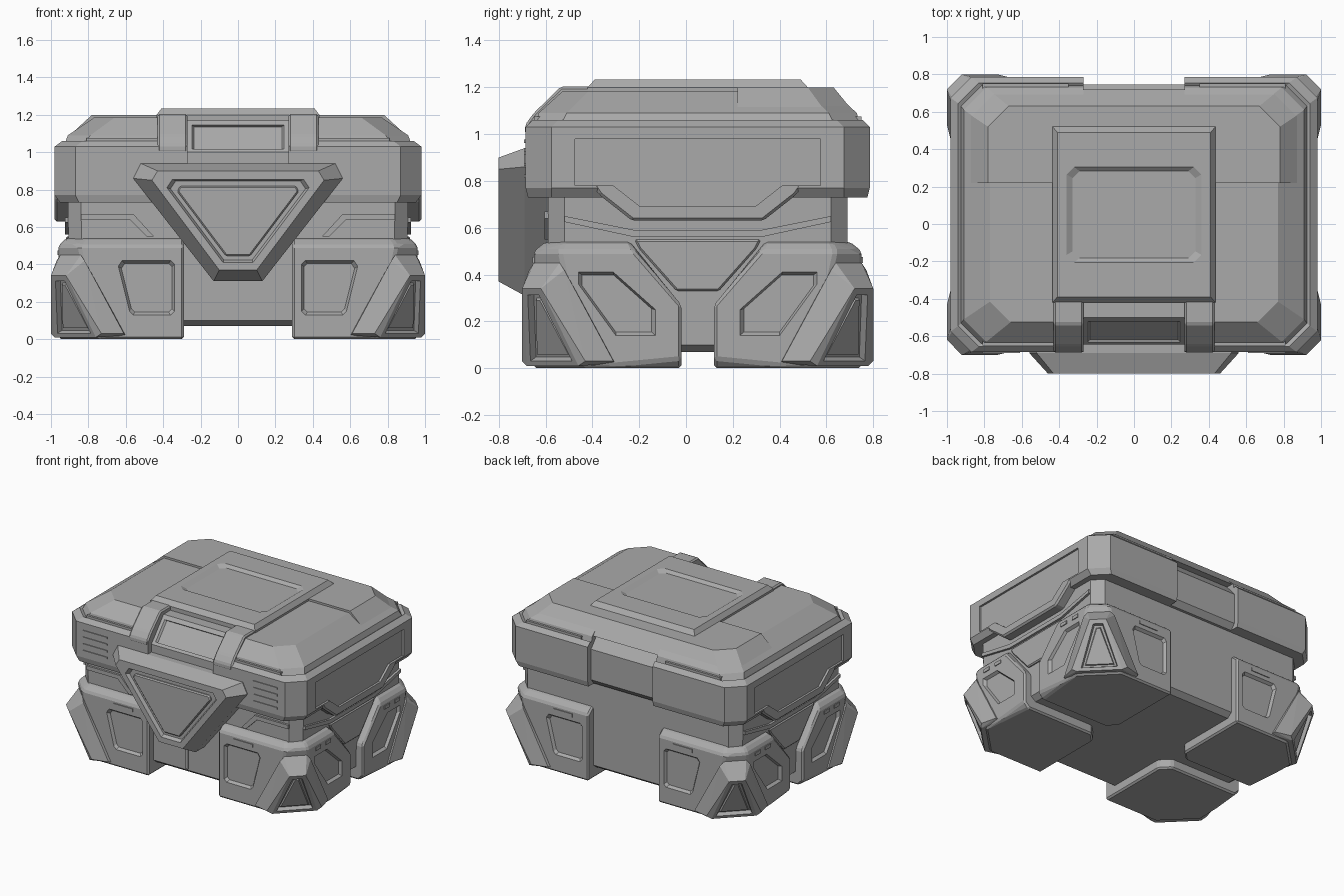
import bpy, bmesh
from mathutils import Vector

cube = bpy.data.objects.get("Cube")
if cube:
    bpy.data.objects.remove(cube, do_unlink=True)

grey = bpy.data.materials.new("plain_grey")
grey.use_nodes = True
COLOUR = (0.4, 0.4, 0.4, 1)
grey.diffuse_color = COLOUR
grey.node_tree.nodes["Principled BSDF"].inputs["Base Color"].default_value = COLOUR
SHIFT_Y = 0.05  # the box sits slightly behind centre because of the front badge


def finish(name, bm, bevel=0):
    bmesh.ops.recalc_face_normals(bm, faces=bm.faces)
    if bevel:
        bmesh.ops.bevel(bm, geom=bm.edges[:], offset=bevel, segments=1,
                        affect='EDGES', clamp_overlap=True)
    me = bpy.data.meshes.new(name)
    bm.to_mesh(me)
    bm.free()
    me.materials.append(grey)
    o = bpy.data.objects.new(name, me)
    o.location.y = SHIFT_Y
    bpy.context.collection.objects.link(o)
    return o


def hull_mesh(pts):
    bm = bmesh.new()
    for p in pts:
        bm.verts.new(p)
    bmesh.ops.convex_hull(bm, input=bm.verts[:])
    bmesh.ops.delete(bm, geom=[v for v in bm.verts if not v.link_faces], context='VERTS')
    bmesh.ops.dissolve_limit(bm, angle_limit=0.01, verts=bm.verts[:], edges=bm.edges[:])
    return bm


def place(axis, p, w):
    return (w, p[0], p[1]) if axis == 'x' else (p[0], w, p[1]) if axis == 'y' else (p[0], p[1], w)


def loft(name, rings, bevel=0, keep=None):
    """Skin closed rings of equal length; keep = (point, normal) of a half to retain."""
    bm = bmesh.new()
    rows = [[bm.verts.new(p) for p in r] for r in rings]
    n = len(rows[0])
    for a, b in zip(rows, rows[1:]):
        for i in range(n):
            bm.faces.new((a[i], a[(i + 1) % n], b[(i + 1) % n], b[i]))
    bm.faces.new(rows[0])
    bm.faces.new(rows[-1])
    if keep:
        cut = bmesh.ops.bisect_plane(bm, geom=bm.verts[:] + bm.edges[:] + bm.faces[:],
                                     plane_co=keep[0], plane_no=keep[1], clear_inner=True)
        edges = [e for e in cut["geom_cut"] if isinstance(e, bmesh.types.BMEdge)]
        bmesh.ops.contextual_create(bm, geom=edges)
    return finish(name, bm, bevel)


def prism(name, axis, pts, a, b, bevel=0):
    return loft(name, [[place(axis, p, w) for p in pts] for w in (a, b)], bevel)


def octagon(hx, hy, c, z):
    q = [(hx, hy - c), (hx - c, hy)]
    half = q + [(-x, y) for x, y in q[::-1]]
    return [(x, y, z) for x, y in half + [(-x, -y) for x, y in half]]


def symmetric(pts):
    return pts + [(-u, v) for u, v in pts[::-1]]


def carve(cutter, *targets):
    for t in targets:
        m = t.modifiers.new("carve", 'BOOLEAN')
        m.operation, m.solver, m.object = 'DIFFERENCE', 'EXACT', cutter
        bpy.context.view_layer.objects.active = t
        bpy.ops.object.modifier_apply(modifier=m.name)
    bpy.data.objects.remove(cutter, do_unlink=True)


def recess(target, axis, pts, surface, floor, shrink=0.9):
    """Sunken panel with sloped walls."""
    cx = sum(p[0] for p in pts) / len(pts)
    cz = sum(p[1] for p in pts) / len(pts)
    small = [(cx + (u - cx) * shrink, cz + (v - cz) * shrink) for u, v in pts]
    rim = 2 * surface - floor
    big = [(cx + (u - cx) * (2 - shrink), cz + (v - cz) * (2 - shrink)) for u, v in pts]
    carve(finish("cutter", hull_mesh([place(axis, p, rim) for p in big]
                                     + [place(axis, p, floor) for p in small])), target)


def mirror(o, x=True, y=False):
    m = o.modifiers.new("mirror", 'MIRROR')
    m.use_axis = (x, y, False)
    return o


# Body tub
loft("body", [octagon(.86, .60, .07, .07), octagon(.90, .64, .07, .10), octagon(.91, .64, .07, .76)])
mirror(prism("body_front_trim", 'y', [(.84, .67), (.56, .67), (.45, .55), (.49, .55), (.58, .64), (.84, .64)],
             -.655, -.60))
mirror(prism("side_rib", 'x', symmetric([(.57, .65), (.27, .59)])[::-1]
             + symmetric([(.57, .625), (.27, .56)]), .88, .925))
mirror(prism("side_v_plate", 'x', symmetric([(.27, .55), (.25, .51), (.09, .33)]), .88, .92, .008))
prism("front_seam", 'y', [(-.02, .11), (0, .11), (0, .34), (-.02, .34)], -.648, -.63)

# Corner feet, solid down to the inner corner
foot = finish("foot", hull_mesh([
    (.29, -.70, 0), (.29, -.70, .50), (.29, -.65, .54), (.29, -.55, .54), (.29, -.14, 0), (.29, -.14, .10),
    (.36, -.07, 0), (.36, -.07, .10), (.74, -.70, 0), (.96, -.48, 0), (.85, -.70, .50), (.96, -.59, .50),
    (.82, -.65, .54), (.92, -.57, .54), (.96, -.07, .04), (.92, -.07, 0), (.96, -.07, .27),
    (.96, -.27, .50), (.92, -.29, .54), (.85, -.07, .27), (.85, -.29, .54)]), .012)
recess(foot, 'y', [(.34, .40), (.36, .42), (.62, .42), (.64, .39), (.58, .15), (.56, .13), (.36, .13), (.34, .15)],
       -.70, -.68)
recess(foot, 'x', [(-.51, .41), (-.36, .41), (-.18, .25), (-.18, .14), (-.35, .14), (-.51, .36)], .96, .94)
mirror(foot, y=True)
mirror(prism("foot_front_slot", 'y', [(.42, .45), (.58, .45), (.58, .475), (.42, .475)], -.706, -.69), y=True)
for y in (-.47, -.35):
    mirror(prism("foot_side_slot", 'x', [(y - .03, .45), (y + .03, .45), (y + .03, .475), (y - .03, .475)],
                 .95, .966), y=True)

# Triangular corner guards, with a stepped recess on the outward face
bm = hull_mesh([(.92, -.75, .34), (1, -.67, .34), (.73, -.75, .03), (1, -.48, .03),
                (.60, -.69, .02), (.94, -.35, .02), (.61, -.72, .03), (.97, -.36, .03),
                (.82, -.72, .42), (.97, -.57, .42), (.84, -.70, .45), (.95, -.59, .45),
                (.76, -.73, .01), (.98, -.51, .01)])
bmesh.ops.recalc_face_normals(bm, faces=bm.faces)
face = max(bm.faces, key=lambda f: f.normal.dot(Vector((1, -1, -.3)).normalized()))
for thick, depth in ((.038, 0), (.01, -.03), (.02, 0), (.008, .012)):
    bmesh.ops.inset_region(bm, faces=[face], thickness=thick, depth=depth)
mirror(finish("corner_guard", bm), y=True)

# Lid halves on either side of the centre channel
lid = loft("lid_side", [octagon(.95, .725, .10, .73), octagon(.98, .735, .11, .77), octagon(.98, .735, .11, 1.03),
                        octagon(.94, .705, .11, 1.06), octagon(.925, .69, .11, 1.05),
                        octagon(.91, .68, .12, 1.09), octagon(.77, .575, .11, 1.185)],
           keep=((.27, 0, 0), (1, 0, 0)))
skirt = prism("lid_side_skirt", 'x', symmetric([(.46, .80), (.42, .74), (.28, .63)]), .88, .981, .012)
carve(prism("cutter", 'x', symmetric([(.525, .98), (.525, .78), (.36, .78), (.245, .69)]), .965, 1.05), lid, skirt)
mirror(lid)
mirror(skirt)
mirror(loft("rear_roof_panel", [octagon(.90, .67, .12, 1.09), octagon(.78, .58, .11, 1.2)],
            keep=((0, .17, 0), (0, 1, 0))), x=False)
mirror(prism("lid_front_ridge", 'x', [(-.70, .98), (-.737, 1.0), (-.737, 1.04), (-.70, 1.09), (-.585, 1.203),
                                      (0, 1.203), (0, .98)], .27, .43, .01))

# Centre channel of the lid with a sunken sloping panel at the front
channel = prism("lid_centre", 'x', symmetric([(.66, .73), (.695, .77), (.695, 1.0), (.55, 1.17)]), -.272, .272)
slot = []
for t in (.1, .85):
    for lift, half_width in ((-.014, .235), (.03, .27)):
        y, z = -.695 + .145 * t - .76 * lift, 1.0 + .17 * t + .65 * lift
        slot += [(-half_width, y, z), (half_width, y, z)]
carve(finish("cutter", hull_mesh(slot)), channel)

# Raised top plate with sunken panel
plate = loft("top_plate", [[(x * sx, y * sy, z) for sx, sy in ((-1, -1), (1, -1), (1, 1), (-1, 1))]
                           for x, y, z in ((.435, .47, 1.1), (.435, .47, 1.2), (.41, .44, 1.233))])
recess(plate, 'z', [p[:2] for p in octagon(.36, .255, .04, 0)], 1.233, 1.213, .91)

# Lid vents and edge strips
for z in (.82, .87, .92, .97):
    mirror(prism("vent_slat", 'y', [(.61, z - .007), (.81, z - .007), (.81, z + .007), (.61, z + .007)],
                 -.741, -.73))
mirror(prism("lid_edge_strip", 'y', [(.35, 1.04), (.81, 1.04), (.81, 1.075), (.35, 1.075)], -.70, -.65), y=True)

# Front badge with nested panels
front = symmetric([(.43, .90), (.46, .85), (.10, .37)])
outer = symmetric([(.52, .94), (.56, .86), (.13, .31)])
badge = loft("badge", [[place('y', p, w) for p in ring]
                       for ring, w in ((outer, -.62), (outer, -.74), (front, -.85))])
recess(badge, 'y', symmetric([(.35, .855), (.38, .81), (.08, .41)]), -.85, -.825, .95)
prism("badge_panel", 'y', symmetric([(.31, .82), (.325, .79), (.065, .445)]), -.842, -.81, .008)
